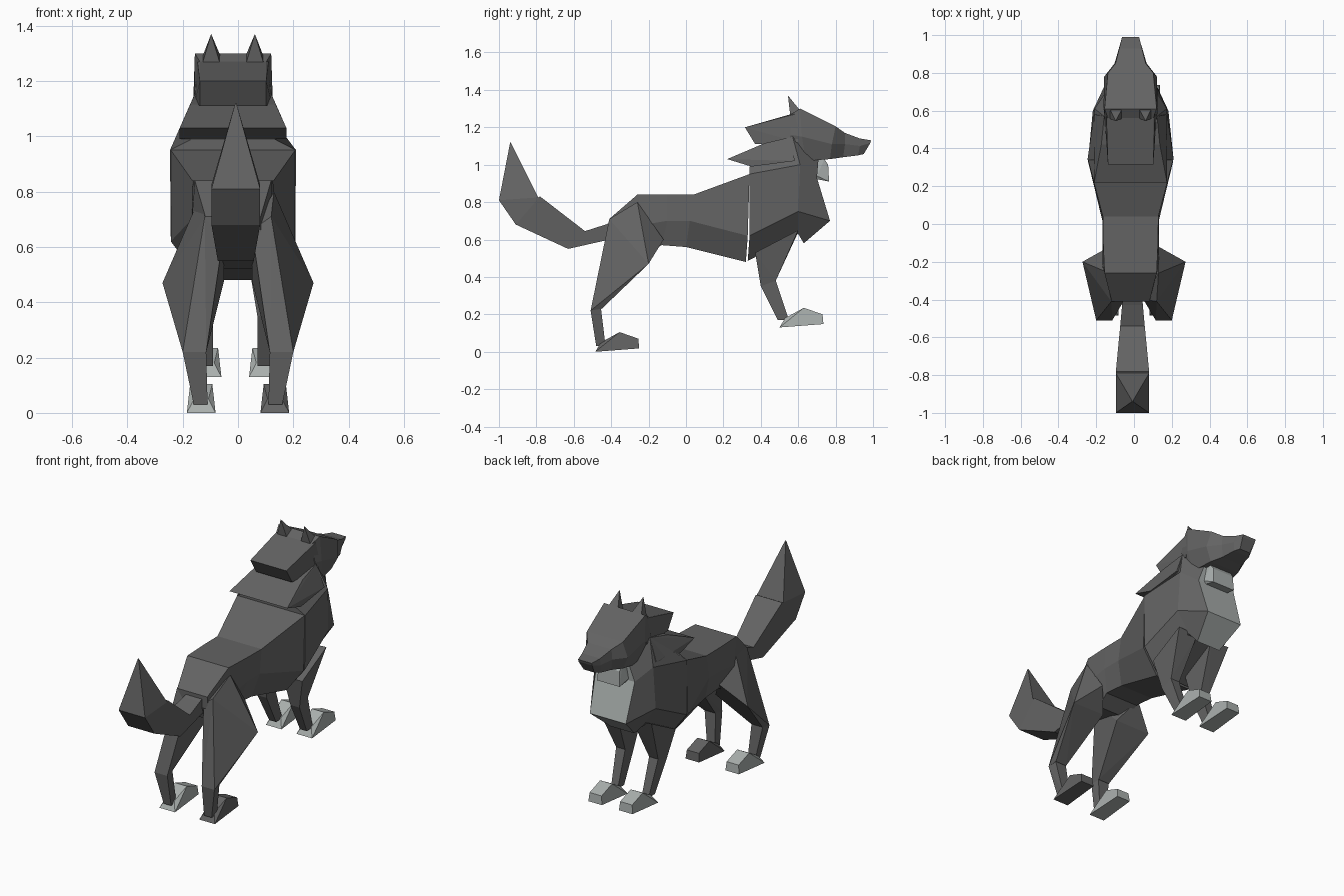
import bpy, bmesh
from mathutils import Vector

CX = -0.018  # centre line of torso and head


def material(name, rgb):
    m = bpy.data.materials.new(name)
    m.diffuse_color = (*rgb, 1)
    return m


FUR = material("dark grey fur", (0.125, 0.125, 0.125))
PALE = material("pale grey fur", (0.40, 0.43, 0.42))


def finish(name, bm, mats):
    bmesh.ops.recalc_face_normals(bm, faces=bm.faces[:])
    me = bpy.data.meshes.new(name)
    bm.to_mesh(me)
    bm.free()
    for m in mats:
        me.materials.append(m)
    ob = bpy.data.objects.new(name, me)
    bpy.context.collection.objects.link(ob)
    return ob


def loft(name, rings, cx=CX, mats=(FUR,), front_index=0):
    """Skin half-sections (x, y, z), listed top to bottom and mirrored about cx."""
    bm = bmesh.new()
    loops = []
    for r in rings:
        right = [bm.verts.new((cx + x, y, z)) for x, y, z in r]
        left = [bm.verts.new((cx - x, y, z)) for x, y, z in r]
        loops.append(right + left[::-1])
    n = len(loops[0])
    for a, b in zip(loops, loops[1:]):
        for i in range(n):
            j = (i + 1) % n
            bm.faces.new((a[i], a[j], b[j], b[i]))
    for k, c in enumerate((loops[0], loops[-1])):
        for i in range(n // 2 - 1):
            f = bm.faces.new((c[i], c[i + 1], c[n - 2 - i], c[n - 1 - i]))
            f.material_index = front_index * k
    return finish(name, bm, mats)


def hull(name, pts, mat=FUR):
    bm = bmesh.new()
    for p in pts:
        bm.verts.new(Vector(p))
    res = bmesh.ops.convex_hull(bm, input=bm.verts[:])
    loose = [v for v in bm.verts if not v.link_faces]
    bmesh.ops.delete(bm, geom=loose, context='VERTS')
    bmesh.ops.dissolve_limit(bm, angle_limit=0.02, verts=bm.verts[:], edges=bm.edges[:])
    return finish(name, bm, (mat,))


def both(pts, cx=CX):
    return [(cx + s * x, y, z) for x, y, z in pts for s in (1, -1)]


# torso
loft("torso", [
    [(.10, -.41, .71), (.10, -.41, .64), (.07, -.38, .56)],
    [(.138, -.26, .84), (.15, -.22, .68), (.10, -.21, .52)],
    [(.145, -.10, .84), (.15, -.10, .70), (.11, -.13, .57)],
    [(.147, .04, .84), (.15, .02, .70), (.11, .0, .56)],
    [(.225, .34, .95), (.225, .33, .62), (.12, .32, .48)],
])

# neck and chest, with a pale front
loft("chest", [
    [(.15, .34, .99), (.228, .34, .95), (.225, .34, .62), (.12, .33, .485)],
    [(.14, .57, 1.15), (.19, .61, 1.0), (.20, .60, .75), (.12, .60, .63)],
    [(.09, .71, 1.05), (.13, .70, .93), (.12, .77, .70), (.08, .63, .58)],
], mats=(FUR, PALE), front_index=1)
hull("throat", both([(.08, .66, 1.04), (.08, .66, .93), (.075, .74, 1.03),
                     (.07, .76, 1.0), (.075, .765, .91), (.09, .70, .94)]), PALE)

# mane tufts
hull("lower_mane", both([(.193, .22, 1.03), (.193, .35, .99), (.14, .57, 1.15),
                         (.155, .42, 1.115), (.19, .58, 1.02)]))
hull("upper_mane", both([(.12, .315, 1.20), (.12, .37, 1.11), (.12, .56, 1.27),
                         (.14, .60, 1.12), (.13, .62, 1.28)]))

# head and snout
loft("head", [
    [(.12, .56, 1.27), (.14, .56, 1.16), (.12, .55, 1.08)],
    [(.138, .61, 1.30), (.143, .62, 1.15), (.12, .64, 1.02)],
    [(.12, .80, 1.205), (.14, .78, 1.11), (.10, .77, 1.03)],
    [(.08, .85, 1.17), (.085, .85, 1.11), (.07, .84, 1.04)],
    [(.06, .93, 1.14), (.062, .93, 1.10), (.055, .92, 1.05)],
    [(.045, .99, 1.13), (.045, .985, 1.115), (.035, .95, 1.057)],
])

# tail
loft("tail", [
    [(.05, -.36, .71), (.05, -.36, .61)],
    [(.055, -.43, .68), (.055, -.43, .595)],
    [(.065, -.54, .645), (.065, -.63, .55)],
    [(.088, -.78, .83), (.088, -.91, .68)],
    [(.088, -.79, .825), (.088, -1.0, .81)],
    [(.002, -.937, 1.12), (.002, -.94, 1.12)],
], cx=-.008)


def paw(name, s, cx, x, y, z, mat):
    """Wedge-shaped paw: heel at y, sole at z."""
    pts = []
    for py, pz, w in [(0, 0, .052), (.235, .018, .045), (.23, .07, .04),
                      (.13, .105, .04), (.03, .05, .026)]:
        pts += [(cx + s * (x + w), y + py, z + pz), (cx + s * (x - w), y + py, z + pz)]
    hull(name, pts, mat)


for side, s in (("right", 1), ("left", -1)):
    def place(pts, cx=0.0):
        return [(cx + s * x, y, z) for x, y, z in pts]

    # ear
    hull(side + "_ear", place([(.04, .56, 1.24), (.118, .56, 1.24), (.045, .61, 1.29),
                               (.11, .61, 1.29), (.079, .545, 1.37)], CX))
    # hind leg
    hull(side + "_thigh", place([
        (.273, -.20, .47), (.05, -.21, .48), (.12, -.41, .71), (.13, -.26, .80),
        (.13, -.12, .60), (.05, -.40, .66), (.20, -.51, .22), (.115, -.51, .22),
        (.195, -.45, .23), (.12, -.45, .23)]))
    hull(side + "_hind_shank", place([
        (.20, -.51, .22), (.115, -.51, .22), (.195, -.455, .235), (.12, -.455, .235),
        (.16, -.48, .03), (.11, -.48, .03), (.16, -.43, .03), (.11, -.43, .03)]))
    paw(side + "_hind_paw", s, 0, .133, -.485, 0, FUR if s > 0 else PALE)
    # front leg
    hull(side + "_front_thigh", place([
        (.18, .37, .53), (.05, .37, .53), (.18, .60, .65), (.05, .60, .64),
        (.14, .40, .35), (.08, .40, .35), (.14, .48, .38), (.08, .48, .38)], -.01))
    hull(side + "_front_shank", place([
        (.14, .40, .35), (.08, .40, .35), (.14, .48, .38), (.08, .48, .38),
        (.125, .49, .17), (.08, .49, .17), (.125, .55, .17), (.08, .55, .17)], -.01))
    paw(side + "_front_paw", s, -.01, .102, .50, .13, PALE)
